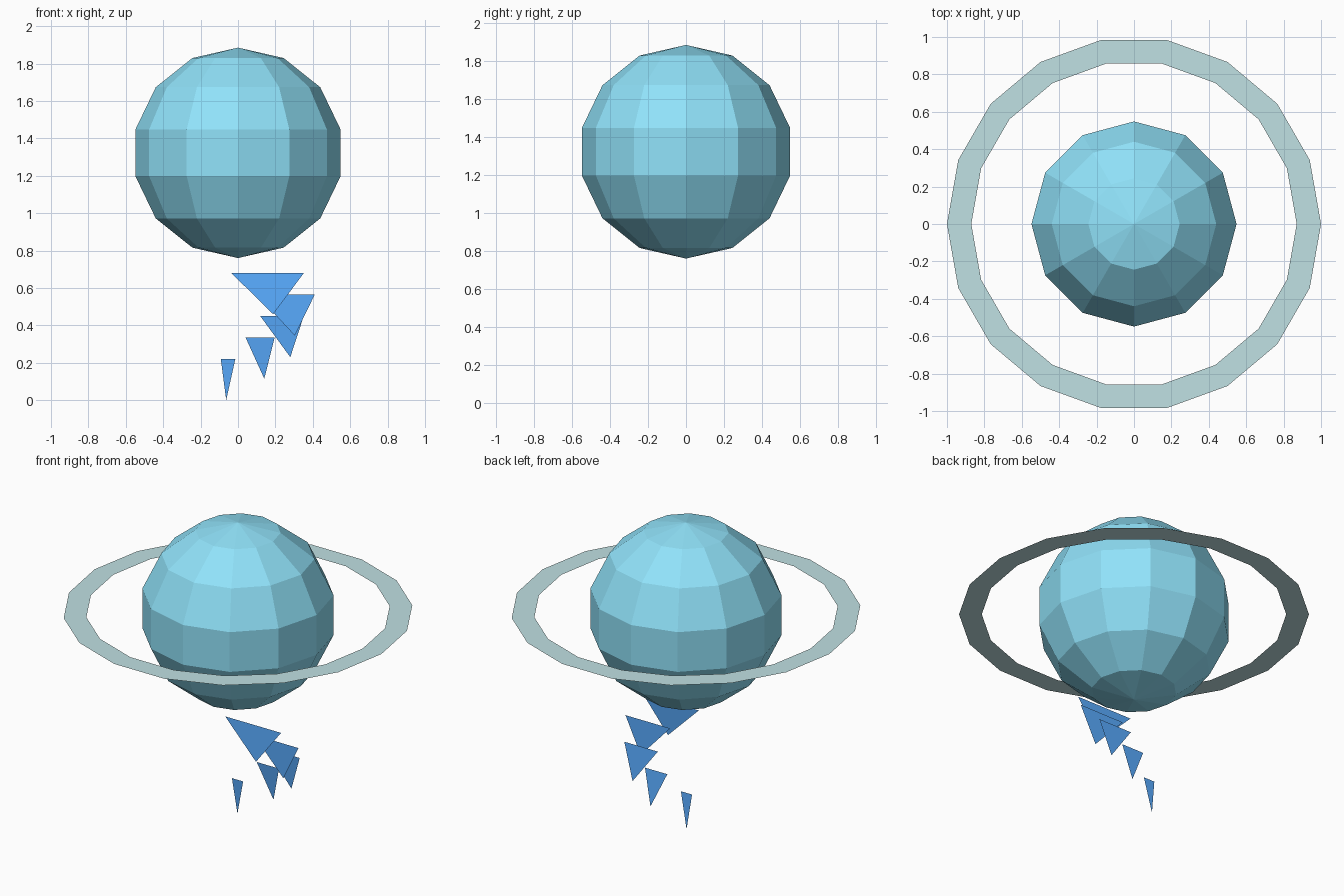
import bpy, bmesh
from math import sin, cos, pi
from mathutils import Vector

if "Cube" in bpy.data.objects:
    bpy.data.objects.remove(bpy.data.objects["Cube"])


def material(name, rgb):
    m = bpy.data.materials.new(name)
    m.diffuse_color = (*rgb, 1)
    m.use_nodes = True
    m.node_tree.nodes["Principled BSDF"].inputs["Base Color"].default_value = m.diffuse_color
    return m


def add_object(name, bm, mat):
    mesh = bpy.data.meshes.new(name)
    bm.to_mesh(mesh)
    bm.free()
    mesh.materials.append(mat)
    obj = bpy.data.objects.new(name, mesh)
    bpy.context.collection.objects.link(obj)
    return obj


aqua = material("aqua", (0.28, 0.76, 0.95))
pale = material("pale_aqua", (0.53, 0.75, 0.77))
blue = material("blue", (0.10, 0.41, 1.0))

CENTRE_Z = 1.3225

# Low-poly globe: 12 segments, 7 bands
bm = bmesh.new()
bmesh.ops.create_uvsphere(bm, u_segments=12, v_segments=7, radius=0.5625)
bmesh.ops.translate(bm, verts=bm.verts, vec=(0, 0, CENTRE_Z))
add_object("globe", bm, aqua)

# Flat 18-sided ring around the globe
bm = bmesh.new()
N = 18
inner, outer = [
    [bm.verts.new((r * cos(2 * pi * i / N), r * sin(2 * pi * i / N), CENTRE_Z)) for i in range(N)]
    for r in (0.87, 1.0)
]
for i in range(N):
    j = (i + 1) % N
    bm.faces.new((inner[i], outer[i], outer[j], inner[j]))
add_object("flat_ring", bm, pale)

# Swirling tail: flat triangles, smaller towards the ground, tips pushed outward
tail = [(-0.053, 0.071), (0.118, 0.129), (0.235, 0.112), (0.255, 0.016), (0.158, -0.075)]
for i, (x, y) in enumerate(tail):
    half = 0.039 * (i + 1)
    z = 0.115 * i
    bm = bmesh.new()
    points = [(x * 1.19, y * 1.19, z), (x + half, y, z + 0.221), (x - half, y, z + 0.221)]
    bm.faces.new([bm.verts.new(Vector(p)) for p in points])
    add_object(f"tail_triangle_{i + 1}", bm, blue)
